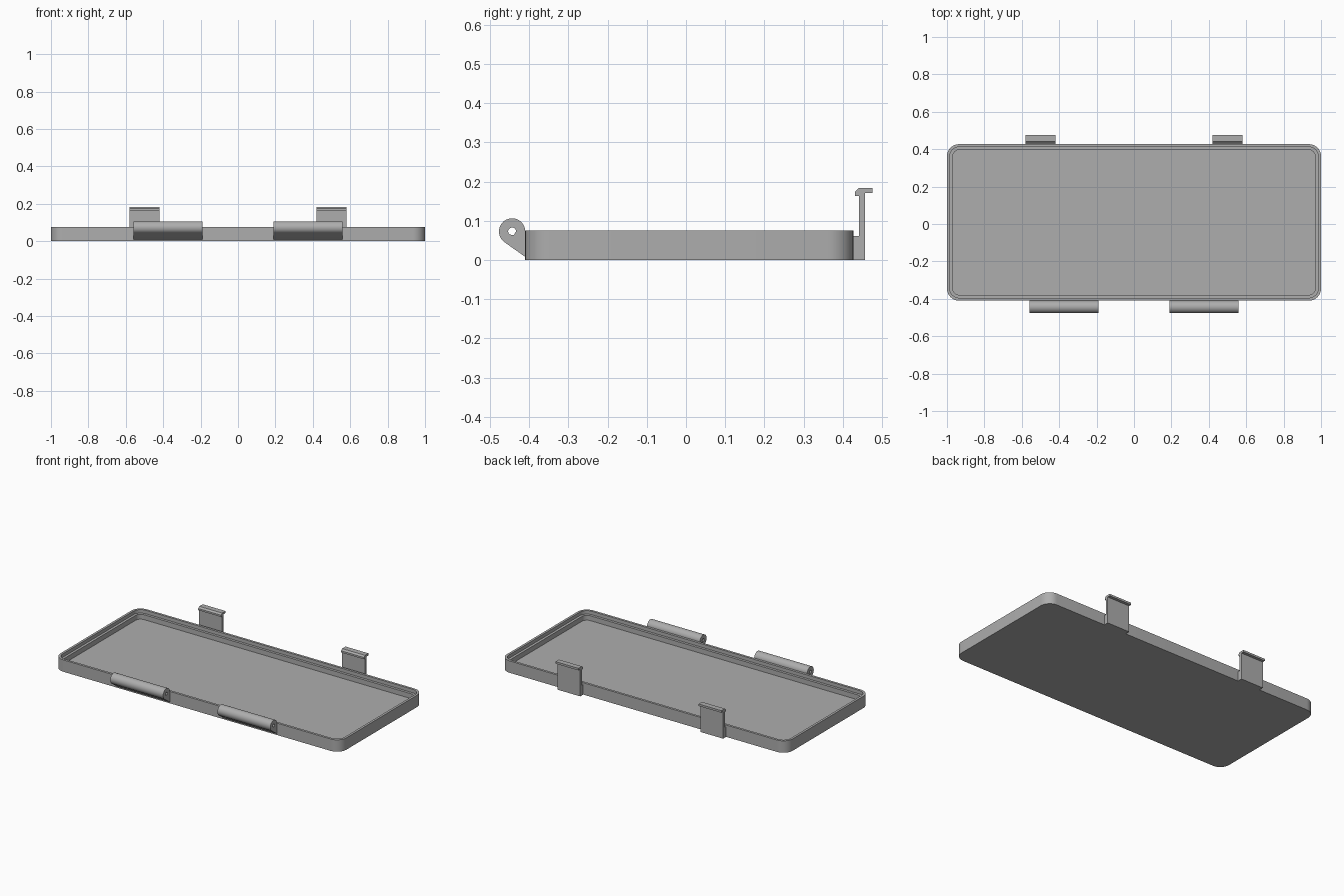
import bpy, bmesh, math

cube = bpy.data.objects.get("Cube")
if cube:
    bpy.data.objects.remove(cube)

grey = bpy.data.materials.new("plain grey")
grey.use_nodes = True
COLOR = (0.42, 0.42, 0.42, 1)
grey.diffuse_color = COLOR
grey.node_tree.nodes["Principled BSDF"].inputs["Base Color"].default_value = COLOR

Y_FRONT, Y_BACK = -0.41, 0.427


def finish(bm, name):
    bmesh.ops.recalc_face_normals(bm, faces=bm.faces)
    mesh = bpy.data.meshes.new(name)
    bm.to_mesh(mesh)
    bm.free()
    mesh.materials.append(grey)
    obj = bpy.data.objects.new(name, mesh)
    bpy.context.collection.objects.link(obj)
    bpy.context.view_layer.objects.active = obj
    obj.select_set(True)
    bpy.ops.object.shade_smooth_by_angle(angle=math.radians(30))
    obj.select_set(False)
    return obj


def rounded_loop(bm, inset, z, radius=0.065, steps=8):
    """Rounded rectangle of the tray outline, moved inwards by inset."""
    r = radius - inset
    verts = []
    corners = [(1, Y_BACK), (-1, Y_BACK), (-1, Y_FRONT), (1, Y_FRONT)]
    for i, (cx, cy) in enumerate(corners):
        cx -= math.copysign(radius, cx)
        cy -= math.copysign(radius, cy)
        for s in range(steps + 1):
            a = math.pi / 2 * (i + s / steps)
            verts.append(bm.verts.new((cx + r * math.cos(a), cy + r * math.sin(a), z)))
    return verts


def extrude_profile(name, outline, x0, x1):
    """Solid with a (y, z) outline, running from x0 to x1."""
    bm = bmesh.new()
    face = bm.faces.new([bm.verts.new((x0, y, z)) for y, z in outline])
    new = bmesh.ops.extrude_face_region(bm, geom=[face])["geom"]
    moved = [v for v in new if isinstance(v, bmesh.types.BMVert)]
    bmesh.ops.translate(bm, verts=moved, vec=(x1 - x0, 0, 0))
    return finish(bm, name)


# Tray: outer wall, rim, sealing ledge, inner wall and floor
bm = bmesh.new()
section = [(0, 0), (0, 0.075), (0.015, 0.075), (0.015, 0.053), (0.031, 0.053), (0.031, 0.022)]
loops = [rounded_loop(bm, inset, z) for inset, z in section]
for low, high in zip(loops, loops[1:]):
    n = len(low)
    for i in range(n):
        j = (i + 1) % n
        bm.faces.new((low[i], low[j], high[j], high[i]))
bm.faces.new(loops[0])
bm.faces.new(loops[-1])
finish(bm, "tray")

# Hinge barrel section: round eye with a tapering web to the tray wall
HY, HZ, HR, HOLE = -0.4435, 0.073, 0.0335, 0.01
SEG = 32
eye = [(HY + HR * math.cos(a), HZ + HR * math.sin(a))
       for a in (math.radians(235) * s / SEG for s in range(SEG + 1))]
eye += [(Y_FRONT, 0.008)]


def hinge(name, x0, x1):
    """Barrel with a pin bore, built as a ring so that the hole is open."""
    bm = bmesh.new()
    n = len(eye)
    rings = []
    for x in (x0, x1):
        outer = [bm.verts.new((x, y, z)) for y, z in eye]
        inner = []
        for y, z in eye:
            a = math.atan2(z - HZ, y - HY)
            inner.append(bm.verts.new((x, HY + HOLE * math.cos(a), HZ + HOLE * math.sin(a))))
        rings.append((outer, inner))
    (o0, i0), (o1, i1) = rings
    for a, b in ((o0, o1), (i0, i1), (o0, i0), (o1, i1)):
        for k in range(n):
            j = (k + 1) % n
            bm.faces.new((a[k], a[j], b[j], b[k]))
    return finish(bm, name)


# Latch section: foot on the tray, thin upright and hooked head
latch = [(Y_BACK, 0), (0.457, 0), (0.457, 0.171), (0.475, 0.171), (0.475, 0.184),
         (0.441, 0.184), (0.431, 0.174), (0.431, 0.163), (0.441, 0.163),
         (0.441, 0.062), (Y_BACK, 0.062)]

for side, s in (("left", 1), ("right", -1)):
    hinge(f"{side}_hinge", s * 0.19, s * 0.56)
    extrude_profile(f"{side}_latch", latch, s * 0.42, s * 0.58)
